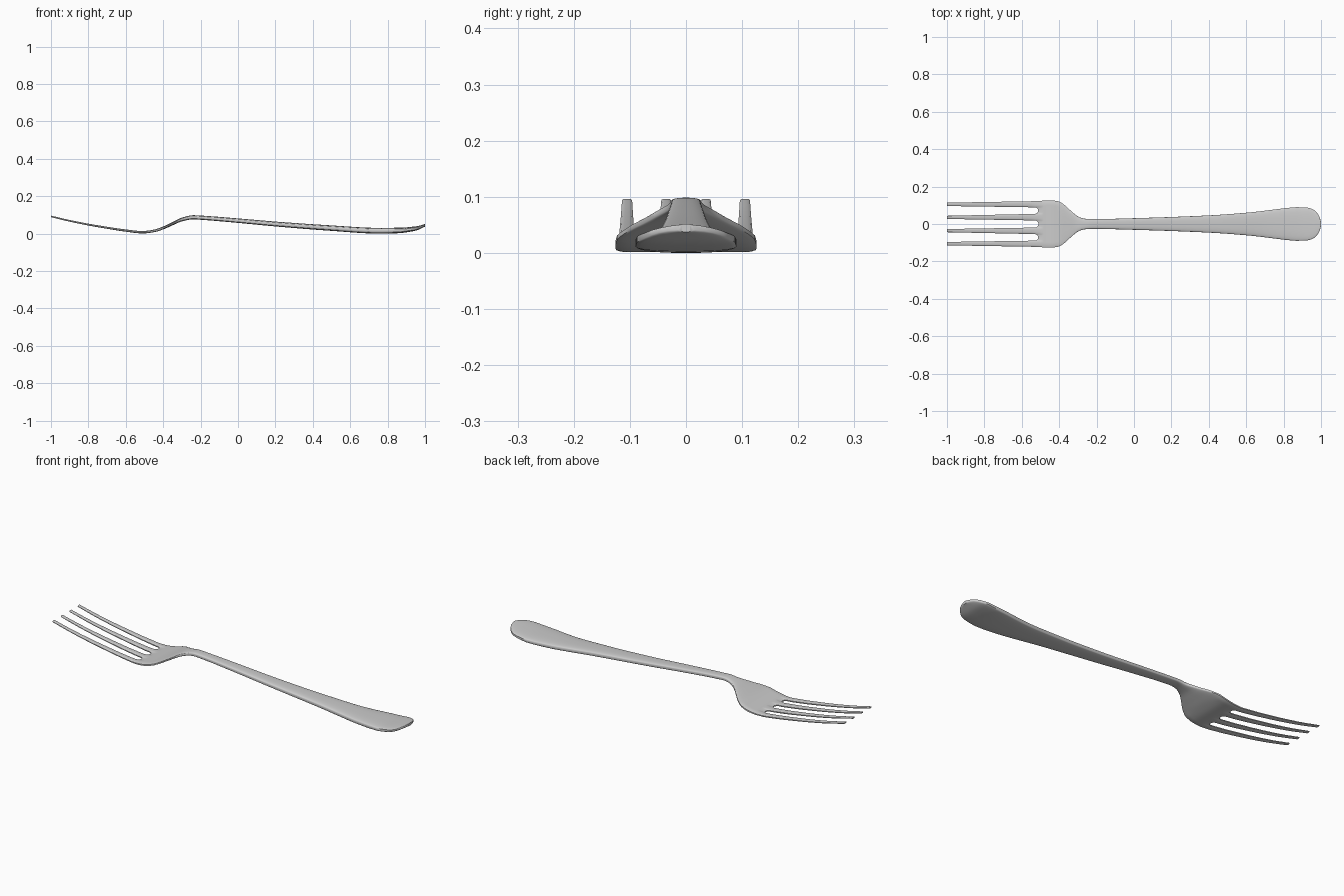
import bpy, bmesh, math

if "Cube" in bpy.data.objects:
    bpy.data.objects.remove(bpy.data.objects["Cube"])


def curve(pts, x):
    """Smooth interpolation through (x, value) points, without overshoot."""
    n = len(pts)
    sl = [(pts[i + 1][1] - pts[i][1]) / (pts[i + 1][0] - pts[i][0]) for i in range(n - 1)]

    def tangent(i):
        if i == 0 or i == n - 1:
            return sl[0] if i == 0 else sl[-1]
        a, b = sl[i - 1], sl[i]
        return 0 if a * b <= 0 else 2 * a * b / (a + b)
    i = max(k for k in range(n - 1) if k == 0 or pts[k][0] <= x)
    h = pts[i + 1][0] - pts[i][0]
    t = min(1, max(0, (x - pts[i][0]) / h))
    return ((2*t**3 - 3*t*t + 1) * pts[i][1] + (t**3 - 2*t*t + t) * h * tangent(i)
            + (3*t*t - 2*t**3) * pts[i + 1][1] + (t**3 - t*t) * h * tangent(i + 1))


# Side profile, thickness and half width along the length
CENTRE = [(-1, .097), (-.9, .073), (-.8, .053), (-.7, .036), (-.6, .021), (-.51, .012), (-.45, .019),
          (-.4, .035), (-.35, .058), (-.3, .080), (-.24, .092), (-.2, .090), (0, .074), (.2, .056),
          (.5, .034), (.75, .020), (.85, .021), (.95, .032), (1, .049)]
THICK = [(-1, .008), (-.6, .012), (-.45, .014), (-.35, .018), (-.24, .022), (0, .024),
         (.5, .029), (.8, .031), (.94, .024), (1, .014)]
WIDTH = [(-.53, .122), (-.45, .126), (-.41, .123), (-.38, .108), (-.33, .064), (-.3, .041),
         (-.27, .029), (-.22, .026), (0, .031), (.4, .046), (.62, .062), (.78, .081), (.87, .090), (.92, .088)]
SLOT_X = -.53
TINE_ROOT = [(-.122, -.089), (-.054, -.019), (.019, .054), (.089, .122)]
TINE_TIP = [(-.114, -.096), (-.044, -.027), (.027, .044), (.096, .114)]
STEPS = [0, .12, .32, .68, .88, 1]
RIM = [.4, .85, 1, 1, .85, .4]


def half_width(x):
    if x > .92:
        return .088 * math.sqrt(max(0.02, 1 - ((x - .92) / .08) ** 2))
    return curve(WIDTH, x)


bm = bmesh.new()


def pair(x, y, k):
    z, t = curve(CENTRE, x), curve(THICK, x) / 2 * k
    return bm.verts.new((x, y, z + t)), bm.verts.new((x, y, z - t))


def skin(a, b, c, d):
    """Top and bottom faces of one grid cell."""
    bm.faces.new((a[0], b[0], c[0], d[0]))
    bm.faces.new((d[1], c[1], b[1], a[1]))


# Root row: tine columns joined by the rounded slot ends
cols, root, tine_start = [], [], []
for i, (a, b) in enumerate(TINE_ROOT):
    tine_start.append(len(cols))
    for s, k in zip(STEPS, RIM):
        y = a + (b - a) * s
        cols.append(y)
        root.append(pair(SLOT_X, y, k))
    if i < 3:
        r = (TINE_ROOT[i + 1][0] - b) / 2
        for j in range(1, 8):
            ang = math.pi * j / 8
            y = b + r - r * math.cos(ang)
            cols.append(y)
            root.append(pair(SLOT_X + r * math.sin(ang), y, .4))

# Head, neck and handle
xs = [-.495 + i * .0125 for i in range(23)] + [-.18 + i * .05 for i in range(22)]
xs += [.9] + [.92 + .08 * math.sin(math.pi / 2 * i / 8) for i in range(9)]
prev = root
for x in xs:
    w = half_width(x)
    row = []
    for y in cols:
        u = y / .122
        lens = .42 + .58 * math.sqrt(max(0, 1 - abs(u) ** 2.6))
        if x < -.4:
            lens = .5 + .5 * min(1, (1 - abs(u)) * 9)
        row.append(pair(x, u * w, lens))
    for j in range(len(cols) - 1):
        skin(prev[j], row[j], row[j + 1], prev[j + 1])
    prev = row

# Four tapering tines
for i, start in enumerate(tine_start):
    prev = root[start:start + 6]
    for n in range(1, 21):
        f = n / 20
        x = SLOT_X + (-1 - SLOT_X) * f
        a = TINE_ROOT[i][0] + (TINE_TIP[i][0] - TINE_ROOT[i][0]) * f
        b = TINE_ROOT[i][1] + (TINE_TIP[i][1] - TINE_ROOT[i][1]) * f
        row = [pair(x, a + (b - a) * s, k) for s, k in zip(STEPS, RIM)]
        for j in range(5):
            skin(row[j], prev[j], prev[j + 1], row[j + 1])
        prev = row

# Close the rim between top and bottom skins
bm.verts.index_update()
bm.verts.ensure_lookup_table()
for e in [e for e in bm.edges if len(e.link_faces) == 1]:
    a, b = e.verts
    if a.index % 2 == 0:
        bm.faces.new((a, b, bm.verts[b.index + 1], bm.verts[a.index + 1]))
bmesh.ops.recalc_face_normals(bm, faces=bm.faces)
low = min(v.co.z for v in bm.verts)
for v in bm.verts:
    v.co.z -= low

mesh = bpy.data.meshes.new("fork")
bm.to_mesh(mesh)
bm.free()
fork = bpy.data.objects.new("fork", mesh)
bpy.context.collection.objects.link(fork)
bpy.context.view_layer.objects.active = fork
fork.select_set(True)
bpy.ops.object.shade_smooth_by_angle(angle=math.radians(50))
